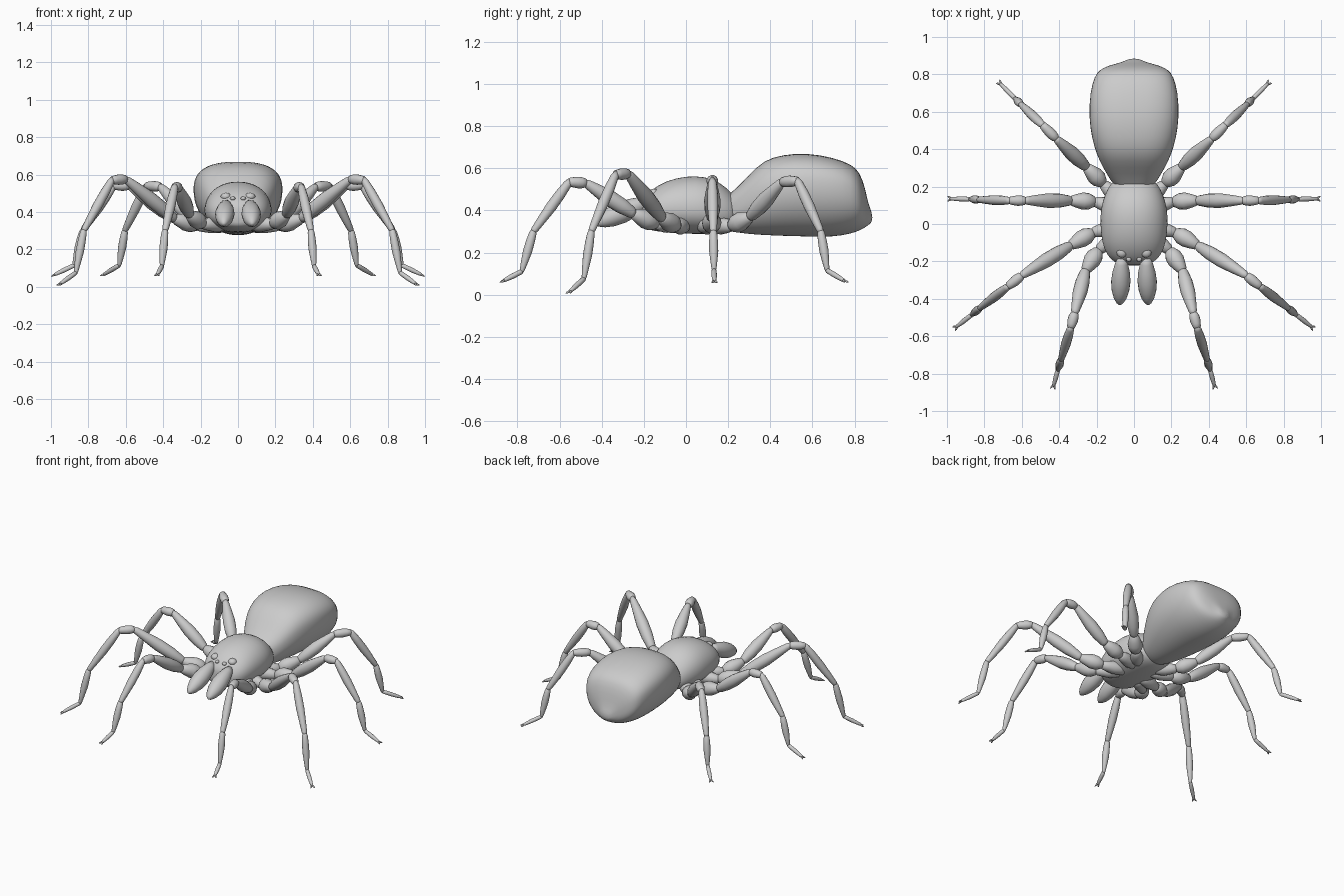
import bpy, bmesh, math
from mathutils import Vector


def finish(bm, name, mirror=False, subsurf=0):
    bmesh.ops.recalc_face_normals(bm, faces=bm.faces)
    me = bpy.data.meshes.new(name)
    bm.to_mesh(me)
    bm.free()
    for p in me.polygons:
        p.use_smooth = True
    ob = bpy.data.objects.new(name, me)
    bpy.context.collection.objects.link(ob)
    if mirror:
        ob.modifiers.new("mirror", 'MIRROR').use_mirror_merge = False
    if subsurf:
        s = ob.modifiers.new("smooth", 'SUBSURF')
        s.levels = s.render_levels = subsurf
    return ob


def bridge(bm, rings):
    """Skin a list of point rings and cap both ends."""
    vs = [[bm.verts.new(p) for p in r] for r in rings]
    n = len(vs[0])
    for a, b in zip(vs, vs[1:]):
        for i in range(n):
            bm.faces.new((a[i], a[(i + 1) % n], b[(i + 1) % n], b[i]))
    bm.faces.new(vs[0])
    bm.faces.new(vs[-1])


def spow(v, e):
    return math.copysign(abs(v) ** e, v)


def body(name, stations, n_top, n_low, sides=32):
    """Loft along y; station = y, half width, top z, widest z, bottom z."""
    rings = []
    for y, w, top, mid, low in stations:
        r = []
        for i in range(sides):
            a = 2 * math.pi * i / sides
            e = 2 / (n_top if math.sin(a) >= 0 else n_low)
            h = top - mid if math.sin(a) >= 0 else mid - low
            r.append((w * spow(math.cos(a), e), y, mid + h * spow(math.sin(a), e)))
        rings.append(r)
    bm = bmesh.new()
    bridge(bm, rings)
    return finish(bm, name, subsurf=1)


def spindle(bm, p, q, profile, sides=14):
    """Turned segment from p to q; profile = (fraction, radius)."""
    p, q = Vector(p), Vector(q)
    d = (q - p).normalized()
    u = d.cross(Vector((0.01, 0.02, 1))).normalized()
    v = d.cross(u)
    bridge(bm, [[p.lerp(q, t) + r * (math.cos(2 * math.pi * i / sides) * u
                + math.sin(2 * math.pi * i / sides) * v) for i in range(sides)]
                for t, r in profile])


# Abdomen with flattened top and low pointed rear
body("abdomen", [
    (0.15, 0.05, 0.42, 0.38, 0.33), (0.20, 0.10, 0.475, 0.39, 0.305),
    (0.24, 0.13, 0.505, 0.41, 0.295), (0.30, 0.165, 0.57, 0.45, 0.287),
    (0.37, 0.20, 0.64, 0.49, 0.282), (0.46, 0.227, 0.665, 0.51, 0.278),
    (0.57, 0.242, 0.674, 0.52, 0.275), (0.70, 0.237, 0.652, 0.51, 0.272),
    (0.79, 0.212, 0.617, 0.49, 0.29), (0.825, 0.185, 0.58, 0.46, 0.305),
    (0.85, 0.13, 0.51, 0.42, 0.318), (0.865, 0.06, 0.43, 0.38, 0.33),
    (0.885, 0.028, 0.385, 0.365, 0.345)], 2.6, 2.0)

# Head and thorax
body("cephalothorax", [
    (-0.222, 0.05, 0.42, 0.38, 0.34), (-0.21, 0.10, 0.45, 0.39, 0.32),
    (-0.17, 0.145, 0.495, 0.40, 0.305), (-0.10, 0.172, 0.54, 0.41, 0.295),
    (0.00, 0.182, 0.565, 0.41, 0.288), (0.09, 0.178, 0.562, 0.41, 0.288),
    (0.16, 0.155, 0.535, 0.40, 0.29), (0.21, 0.13, 0.49, 0.39, 0.30),
    (0.25, 0.09, 0.45, 0.38, 0.32)], 2.1, 2.2)

# Fangs
bm = bmesh.new()
spindle(bm, (0.065, -0.18, 0.445), (0.076, -0.432, 0.335),
        [(0, 0.022), (0.12, 0.034), (0.3, 0.046), (0.5, 0.052), (0.7, 0.047),
         (0.86, 0.034), (0.96, 0.018), (1, 0.006)], 18)
finish(bm, "fangs", True)

# Eyes
bm = bmesh.new()
for pos, rad in (((0.065, -0.152, 0.482), 0.028), ((0.028, -0.188, 0.472), 0.014)):
    s = bmesh.ops.create_uvsphere(bm, u_segments=16, v_segments=10, radius=rad)
    for v in s["verts"]:
        v.co.z *= 0.75
        v.co += Vector(pos)
finish(bm, "eyes", True)

# Leg segments: start, belly and end radius
SEGMENTS = [(0.034, 0.042, 0.028), (0.030, 0.046, 0.027), (0.028, 0.039, 0.022),
            (0.022, 0.028, 0.021), (0.020, 0.026, 0.017), (0.018, 0.022, 0.012),
            (0.012, 0.013, 0.009)]
LEGS = {
    "front_legs": [(0.07, -0.05, 0.335), (0.19, -0.14, 0.335), (0.26, -0.25, 0.385),
                   (0.317, -0.475, 0.53), (0.338, -0.555, 0.535), (0.39, -0.725, 0.30),
                   (0.407, -0.78, 0.11), (0.43, -0.865, 0.067)],
    "second_legs": [(0.07, -0.01, 0.33), (0.22, -0.045, 0.325), (0.34, -0.115, 0.365),
                    (0.60, -0.275, 0.575), (0.675, -0.335, 0.57), (0.825, -0.45, 0.30),
                    (0.867, -0.485, 0.075), (0.95, -0.55, 0.016)],
    "third_legs": [(0.07, 0.08, 0.33), (0.21, 0.12, 0.325), (0.34, 0.125, 0.36),
                   (0.58, 0.125, 0.54), (0.665, 0.125, 0.54), (0.83, 0.13, 0.30),
                   (0.875, 0.133, 0.115), (0.98, 0.135, 0.065)],
    "rear_legs": [(0.07, 0.12, 0.33), (0.165, 0.215, 0.325), (0.255, 0.305, 0.37),
                  (0.415, 0.455, 0.535), (0.49, 0.53, 0.54), (0.605, 0.64, 0.30),
                  (0.635, 0.67, 0.115), (0.715, 0.75, 0.067)],
}
for name, pts in LEGS.items():
    bm = bmesh.new()
    for p, q, (a, b, c) in zip(pts, pts[1:], SEGMENTS):
        spindle(bm, p, q, [(-0.04, a * 0.6), (0.04, a), (0.25, b * 0.96), (0.5, b),
                           (0.75, (b + c) / 2), (0.96, c), (1.04, c * 0.6)])
    # Two spread claws at the tip
    tip = Vector(pts[-1])
    d = (tip - Vector(pts[-2])).normalized()
    side = d.cross(Vector((0, 0, 1))).normalized()
    for s in (-1, 1):
        spindle(bm, tip + side * s * 0.004, tip + d * 0.02 + side * s * 0.013,
                [(0, 0.006), (0.6, 0.005), (1, 0.001)], 6)
    finish(bm, name, True)
